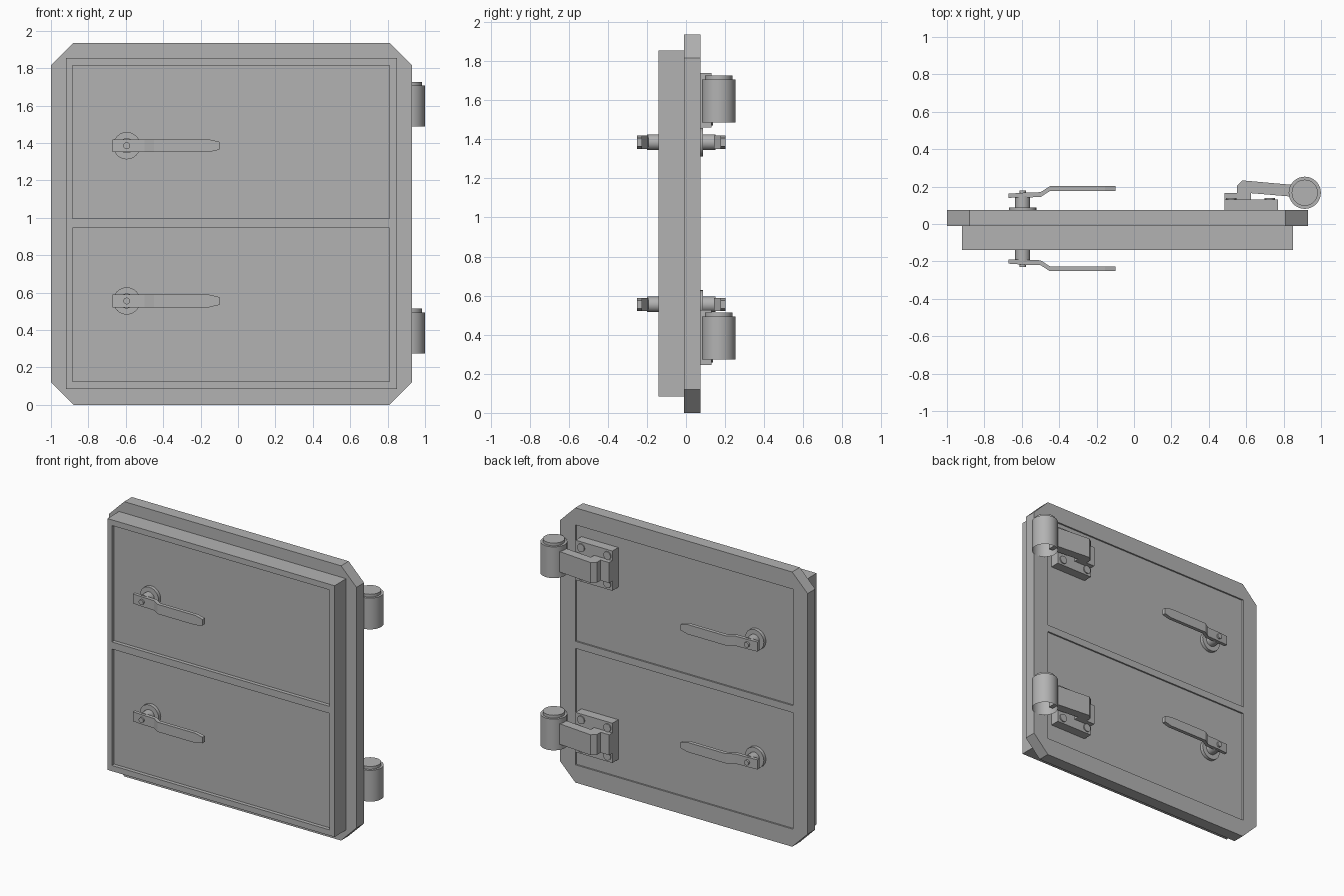
import bpy, bmesh, math
from mathutils import Vector, Matrix

cube = bpy.data.objects.get("Cube")
if cube:
    bpy.data.objects.remove(cube, do_unlink=True)

steel = bpy.data.materials.new("grey steel")
steel.use_nodes = True
GREY = (0.45, 0.45, 0.45, 1)
steel.diffuse_color = GREY
steel.node_tree.nodes["Principled BSDF"].inputs["Base Color"].default_value = GREY

MID_Y = -0.025        # plane the two sets of handles mirror about


def finish(name, bm, smooth=False):
    bmesh.ops.recalc_face_normals(bm, faces=bm.faces)
    mesh = bpy.data.meshes.new(name)
    bm.to_mesh(mesh)
    bm.free()
    mesh.materials.append(steel)
    ob = bpy.data.objects.new(name, mesh)
    bpy.context.collection.objects.link(ob)
    bpy.ops.object.select_all(action='DESELECT')
    bpy.context.view_layer.objects.active = ob
    ob.select_set(True)
    if smooth:
        bpy.ops.object.shade_smooth_by_angle(angle=math.radians(35))
    return ob


def box(name, x, y, z):
    bm = bmesh.new()
    bmesh.ops.create_cube(bm, size=1)
    for v in bm.verts:
        v.co = [(r[0] + r[1]) / 2 + c * (r[1] - r[0]) for c, r in zip(v.co, (x, y, z))]
    return finish(name, bm)


def prism(name, profile, depth):
    """Extrude a closed loop of 3D points along the depth vector."""
    bm = bmesh.new()
    face = bm.faces.new([bm.verts.new(p) for p in profile])
    out = bmesh.ops.extrude_face_region(bm, geom=[face])
    moved = [g for g in out["geom"] if isinstance(g, bmesh.types.BMVert)]
    bmesh.ops.translate(bm, verts=moved, vec=Vector(depth))
    return finish(name, bm)


def cylinder(name, start, end, radius, sides=32, open_start=False):
    a, b = Vector(start), Vector(end)
    axis = b - a
    bm = bmesh.new()
    turn = axis.to_track_quat('Z', 'Y').to_matrix().to_4x4()
    bmesh.ops.create_cone(bm, cap_ends=True, segments=sides, radius1=radius,
                          radius2=radius, depth=axis.length,
                          matrix=Matrix.Translation((a + b) / 2) @ turn)
    if open_start:
        lid = min(bm.faces, key=lambda f: (f.calc_center_median() - a).length)
        bmesh.ops.delete(bm, geom=[lid], context='FACES_ONLY')
    return finish(name, bm, smooth=True)


def cut(target, cutter):
    mod = target.modifiers.new("recess", 'BOOLEAN')
    mod.operation = 'DIFFERENCE'
    mod.solver = 'EXACT'
    mod.object = cutter
    bpy.context.view_layer.objects.active = target
    bpy.ops.object.modifier_apply(modifier=mod.name)
    bpy.data.objects.remove(cutter, do_unlink=True)


# Door: chamfered back plate and rectangular front block
L, R, T, C = -1.0, 0.93, 1.935, 0.12
outline = [(L + C, 0), (R - C, 0), (R, C), (R, T - C),
           (R - C, T), (L + C, T), (L, T - C), (L, C)]
back_plate = prism("back_plate", [(x, -0.01, z) for x, z in outline], (0, 0.085, 0))
front_block = box("front_block", (-0.92, 0.85), (-0.14, -0.01), (0.085, 1.855))

# Two recessed panels on each side
for z in ((0.125, 0.945), (0.995, 1.815)):
    cut(back_plate, box("cutter", (-0.885, 0.81), (0.064, 0.2), z))
    cut(front_block, box("cutter", (-0.885, 0.81), (-0.3, -0.114), z))


# Lever handles, mirrored front and back
def handle(label, z, side):
    def y(v):
        return v if side > 0 else 2 * MID_Y - v
    x = -0.595
    for part, y0, y1, r in (("rosette", 0.06, 0.088, 0.073),
                            ("spindle", 0.06, 0.15, 0.04),
                            ("pin", 0.14, 0.18, 0.018)):
        cylinder(f"{label}_{part}", (x, y(y0), z), (x, y(y1), z), r, 24)

    # Cranked lever: flat strip stations with a narrowed tip
    stations = [(-0.67, 0.14, 0.162, 0.034), (-0.58, 0.142, 0.168, 0.034),
                (-0.5, 0.144, 0.17, 0.034), (-0.45, 0.176, 0.202, 0.034),
                (-0.155, 0.176, 0.202, 0.034), (-0.1, 0.176, 0.202, 0.021)]
    bm = bmesh.new()
    rings = []
    for sx, lo, hi, h in stations:
        corners = ((lo, -h), (hi, -h), (hi, h), (lo, h))
        rings.append([bm.verts.new((sx, y(cy), z + cz)) for cy, cz in corners])
    for a, b in zip(rings, rings[1:]):
        for i in range(4):
            j = (i + 1) % 4
            bm.faces.new((a[i], a[j], b[j], b[i]))
    bm.faces.new(rings[0])
    bm.faces.new(rings[-1])
    finish(f"{label}_lever", bm)


# Hinge: base, bolts, cranked arm, barrel open below, and pin cap
def hinge(label, z):
    box(f"{label}_base", (0.483, 0.77), (0.06, 0.13), (z - 0.14, z + 0.14))
    for bx in (0.52, 0.725):
        for bz in (-0.1, 0.1):
            cylinder(f"{label}_bolt", (bx, 0.12, z + bz), (bx, 0.138, z + bz), 0.028, 16)
    box(f"{label}_pad", (0.483, 0.625), (0.125, 0.165), (z - 0.072, z + 0.072))
    arm = [(0.55, 0.13), (0.55, 0.205), (0.58, 0.233), (0.86, 0.208),
           (0.86, 0.145), (0.625, 0.165), (0.625, 0.13)]
    prism(f"{label}_arm", [(x, y, z - 0.072) for x, y in arm], (0, 0, 0.144))
    cx, cy = 0.913, 0.167
    cylinder(f"{label}_barrel", (cx, cy, z - 0.112), (cx, cy, z + 0.108), 0.086, open_start=True)
    cylinder(f"{label}_pin_cap", (cx, cy, z + 0.1), (cx, cy, z + 0.128), 0.07)


for name, z_handle, z_hinge in (("upper", 1.385, 1.599), ("lower", 0.555, 0.386)):
    handle(f"{name}_back_handle", z_handle, 1)
    handle(f"{name}_front_handle", z_handle, -1)
    hinge(f"{name}_hinge", z_hinge)
